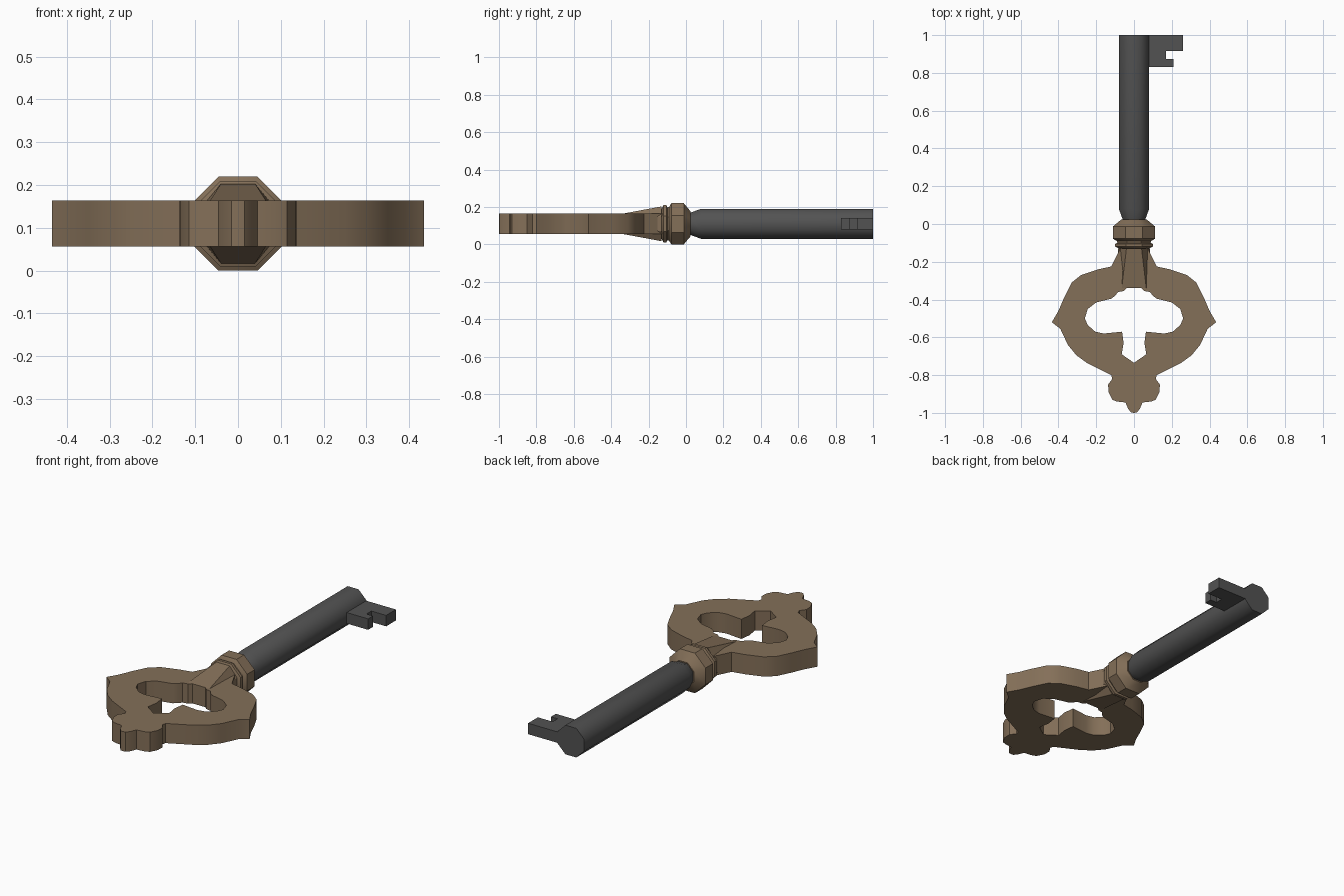
import bpy, bmesh, math

if "Cube" in bpy.data.objects:
    bpy.data.objects.remove(bpy.data.objects["Cube"])

ZC = 0.11          # height of the key's axis
HALF = 0.054       # half thickness of the bow plate


def material(name, rgb):
    m = bpy.data.materials.new(name)
    m.diffuse_color = (*rgb, 1)
    m.use_nodes = True
    m.node_tree.nodes["Principled BSDF"].inputs["Base Color"].default_value = m.diffuse_color
    return m


BRONZE = material("bronze", (0.23, 0.16, 0.098))
IRON = material("dark iron", (0.085, 0.085, 0.085))


def finish(name, mesh, mat, angle):
    bm = bmesh.new()
    bm.from_mesh(mesh)
    bmesh.ops.remove_doubles(bm, verts=bm.verts, dist=1e-5)
    bmesh.ops.recalc_face_normals(bm, faces=bm.faces)
    bm.to_mesh(mesh)
    bm.free()
    mesh.materials.clear()
    mesh.materials.append(mat)
    ob = bpy.data.objects.new(name, mesh)
    bpy.context.collection.objects.link(ob)
    bpy.ops.object.select_all(action='DESELECT')
    ob.select_set(True)
    bpy.context.view_layer.objects.active = ob
    bpy.ops.object.shade_smooth_by_angle(angle=math.radians(angle))
    return ob


def plate(name, loops, half, mat, angle):
    """Extrude closed outlines (the second one is a hole) about the key's axis."""
    cu = bpy.data.curves.new(name + "_outline", 'CURVE')
    cu.dimensions = '2D'
    cu.fill_mode = 'BOTH'
    cu.extrude = half
    for pts in loops:
        sp = cu.splines.new('POLY')
        sp.points.add(len(pts) - 1)
        for p, (x, y) in zip(sp.points, pts):
            p.co = (x, y, 0, 1)
        sp.use_cyclic_u = True
    tmp = bpy.data.objects.new(name + "_tmp", cu)
    bpy.context.collection.objects.link(tmp)
    bpy.context.view_layer.update()
    mesh = bpy.data.meshes.new_from_object(tmp.evaluated_get(bpy.context.evaluated_depsgraph_get()))
    bpy.data.objects.remove(tmp)
    for v in mesh.vertices:
        v.co.z += ZC
    return finish(name, mesh, mat, angle)


def loft(name, sections, mat, angle):
    """Join rings of (x, y, z) points and cap both ends."""
    n = len(sections[0])
    verts = [p for s in sections for p in s]
    faces = [(i * n + j, i * n + (j + 1) % n, (i + 1) * n + (j + 1) % n, (i + 1) * n + j)
             for i in range(len(sections) - 1) for j in range(n)]
    faces += [tuple(range(n)), tuple(range(len(verts) - n, len(verts)))]
    mesh = bpy.data.meshes.new(name)
    mesh.from_pydata(verts, [], faces)
    return finish(name, mesh, mat, angle)


def octagon(y, ax, az=None, flat=None):
    """Octagon across the axis: half width, half height, half length of top flat."""
    az = az or ax
    f = flat or ax * 0.414
    g = az * 0.414
    return [(x, y, ZC + z) for x, z in
            ((f, az), (ax, g), (ax, -g), (f, -az), (-f, -az), (-ax, -g), (-ax, g), (-f, az))]


def mirrored(half):
    """Complete a right-hand outline with its left-hand mirror image."""
    return half + [(-x, y) for x, y in reversed(half) if x > 0]


# bow: ornamental ring with a shaped opening
outer = [(.07, -.125), (.105, -.195), (.12, -.225), (.19, -.24), (.28, -.27), (.33, -.31),
         (.37, -.39), (.40, -.46), (.435, -.52), (.39, -.555), (.35, -.64), (.305, -.695),
         (.25, -.735), (.16, -.78), (.12, -.80), (.115, -.82), (.137, -.85), (.135, -.89),
         (.115, -.93), (.09, -.94), (.045, -.945), (.03, -.98), (.015, -.998), (0, -1)]
inner = [(0, -.34), (.04, -.34), (.055, -.355), (.085, -.36), (.10, -.38), (.12, -.395),
         (.20, -.415), (.245, -.45), (.26, -.50), (.245, -.535), (.205, -.57), (.16, -.58),
         (.063, -.57), (.055, -.63), (.065, -.69), (0, -.735)]
plate("bow", [mirrored(outer), mirrored(inner)], HALF, BRONZE, 35)

# neck: swells from the bow plate to the collar
loft("neck", [octagon(-.34, .075, HALF, .065), octagon(-.13, .085, .093, .04)], BRONZE, 30)

# collar: octagonal turned rings
collar = [(-.13, .08), (-.125, .09), (-.12, .1), (-.105, .1), (-.1, .088), (-.09, .09),
          (-.085, .1), (-.078, .11), (-.012, .11), (.025, .066)]
loft("collar", [octagon(y, r) for y, r in collar], BRONZE, 30)

# shaft: octagonal bar with a tapered root
loft("shaft", [octagon(y, r) for y, r in ((0, .055), (.025, .06), (.08, .08), (1, .08))], IRON, 50)

# bit: flat notched tooth
plate("bit", [[(.05, 1), (.26, 1), (.26, .915), (.17, .915), (.17, .873), (.21, .873),
               (.21, .83), (.05, .83)]], .03, IRON, 30)
